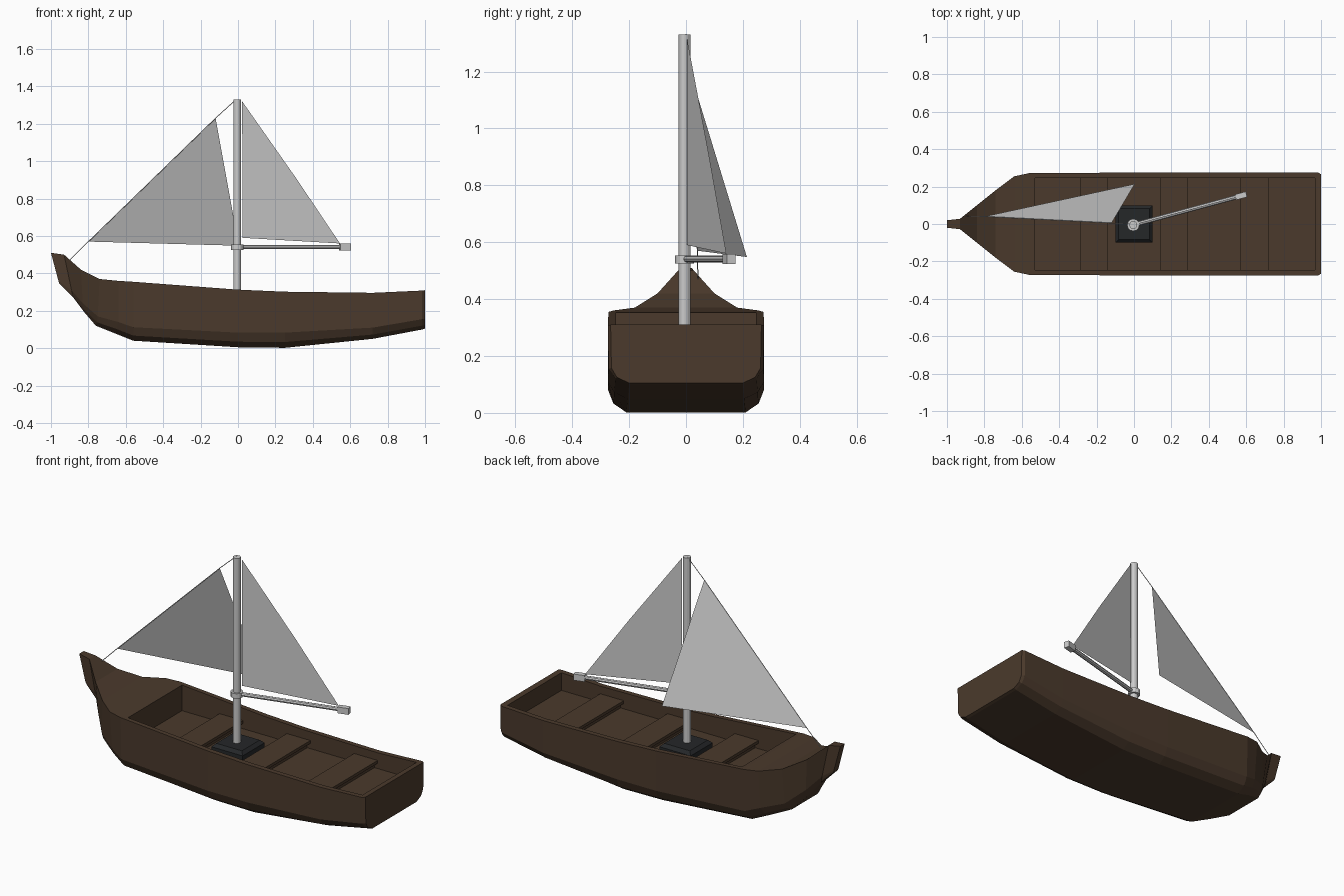
import bpy, bmesh
from math import atan2
from mathutils import Vector

if "Cube" in bpy.data.objects:
    bpy.data.objects.remove(bpy.data.objects["Cube"])


def material(name, rgb):
    m = bpy.data.materials.new(name)
    m.diffuse_color = (*rgb, 1)
    m.use_nodes = True
    m.node_tree.nodes["Principled BSDF"].inputs["Base Color"].default_value = m.diffuse_color
    return m


WOOD = material("dark_wood", (0.07, 0.042, 0.025))
BLACK = material("black_metal", (0.018, 0.02, 0.022))


def finish(name, bm, mat=None):
    me = bpy.data.meshes.new(name)
    bm.to_mesh(me)
    bm.free()
    ob = bpy.data.objects.new(name, me)
    bpy.context.collection.objects.link(ob)
    if mat:
        me.materials.append(mat)
    return ob


def box(name, lo, hi, mat=None, angle=0):
    lo, hi = Vector(lo), Vector(hi)
    bm = bmesh.new()
    bmesh.ops.create_cube(bm, size=1)
    bmesh.ops.scale(bm, vec=hi - lo, verts=bm.verts)
    ob = finish(name, bm, mat)
    ob.location = (lo + hi) / 2
    ob.rotation_euler.z = angle
    return ob


def rod(name, a, b, r, sides):
    a, b = Vector(a), Vector(b)
    bm = bmesh.new()
    bmesh.ops.create_cone(bm, cap_ends=True, segments=sides, radius1=r, radius2=r, depth=(b - a).length)
    ob = finish(name, bm)
    ob.location = (a + b) / 2
    ob.rotation_euler = (b - a).to_track_quat('Z', 'Y').to_euler()
    return ob


def sail(name, pts):
    bm = bmesh.new()
    bm.faces.new([bm.verts.new(p) for p in pts])
    return finish(name, bm)


# Hull: stations from stem to stern, each as sheer, chine and bottom (x, half width, z)
stations = [
    ((-1.0, .020, .51), (-.96, .022, .36), (-.955, .018, .345)),
    ((-.93, .028, .50), (-.89, .030, .31), (-.88, .024, .27)),
    ((-.84, .100, .42), (-.83, .090, .24), (-.82, .060, .19)),
    ((-.74, .180, .37), (-.75, .170, .17), (-.76, .120, .12)),
    ((-.64, .255, .36), (-.64, .235, .14), (-.66, .165, .08)),
    ((-.56, .272, .355), (-.56, .265, .112), (-.56, .195, .04)),
    ((0.0, .275, .313), (0.0, .275, .083), (0.0, .21, .005)),
    ((.25, .275, .302), (.25, .275, .083), (.25, .21, .002)),
    ((.72, .275, .296), (.72, .275, .11), (.72, .205, .05)),
    ((.985, .275, .308), (.985, .272, .155), (.985, .20, .10)),
    ((1.0, .265, .310), (1.0, .262, .158), (1.0, .20, .105)),
]
bm = bmesh.new()
rings = []
for t, c, b in stations:
    bilge = ((c[0] + b[0]) / 2, .5 * c[1] + .5 * b[1] + .06 * b[1] * (c[1] > .1), b[2] + .38 * (c[2] - b[2]))
    half = [t, c, bilge, b]
    ring = half + [(x, -y, z) for x, y, z in reversed(half)]
    rings.append([bm.verts.new(p) for p in ring])
for r0, r1 in zip(rings, rings[1:]):
    for i in range(8):
        j = (i + 1) % 8
        bm.faces.new((r0[i], r0[j], r1[j], r1[i]))
bm.faces.new(rings[0])
bm.faces.new(rings[-1])
bmesh.ops.recalc_face_normals(bm, faces=bm.faces)
hull = finish("hull", bm, WOOD)

# Open well cut behind the foredeck
FLOOR = .205
cutter = box("well_cutter", (-.53, -.246, FLOOR), (.968, .246, 1), WOOD)
cutter.hide_render = True
cutter.hide_viewport = True
cut = hull.modifiers.new("well", 'BOOLEAN')
cut.operation = 'DIFFERENCE'
cut.solver = 'EXACT'
cut.object = cutter

# Seats on inset supports
for i, x in enumerate((-.29, .14, .57)):
    box(f"seat_{i}", (x, -.247, .235), (x + .15, .247, .252), WOOD)
    box(f"seat_support_{i}", (x + .02, -.247, FLOOR - .01), (x + .13, .247, .236), WOOD)

# Mast foot block with chamfered top
foot = box("mast_foot", (-.1, -.1, FLOOR - .01), (.1, .1, .262), BLACK)
bm = bmesh.new()
bm.from_mesh(foot.data)
top = max(bm.faces, key=lambda f: f.calc_center_median().z)
bmesh.ops.bevel(bm, geom=list(top.edges), offset=.018, segments=1, affect='EDGES')
bm.to_mesh(foot.data)
bm.free()

# Mast, boom and fittings
MX, MY = -.004, -.005
rod("mast", (MX, MY, .25), (MX, MY, 1.33), .021, 12)
rod("mast_collar", (MX, MY, .526), (MX, MY, .554), .033, 12)
rod("boom", (MX, MY, .541), (.57, .15, .541), .012, 8)
box("boom_end", (.542, .136, .523), (.602, .166, .559), angle=atan2(.155, .574))

# Sails and forestay
sail("main_sail", [(.022, .003, 1.32), (.025, .003, .59), (.545, .142, .56), (.31, .08, .91)])
sail("jib_sail", [(-.12, .005, 1.23), (-.80, .04, .57), (.004, .214, .548)])
rod("forestay_upper", (-.01, 0, 1.33), (-.12, .005, 1.23), .002, 6)
rod("forestay_lower", (-.12, .005, 1.23), (-.80, .04, .57), .002, 6)
rod("forestay_foot", (-.80, .04, .57), (-.90, .042, .47), .002, 6)
